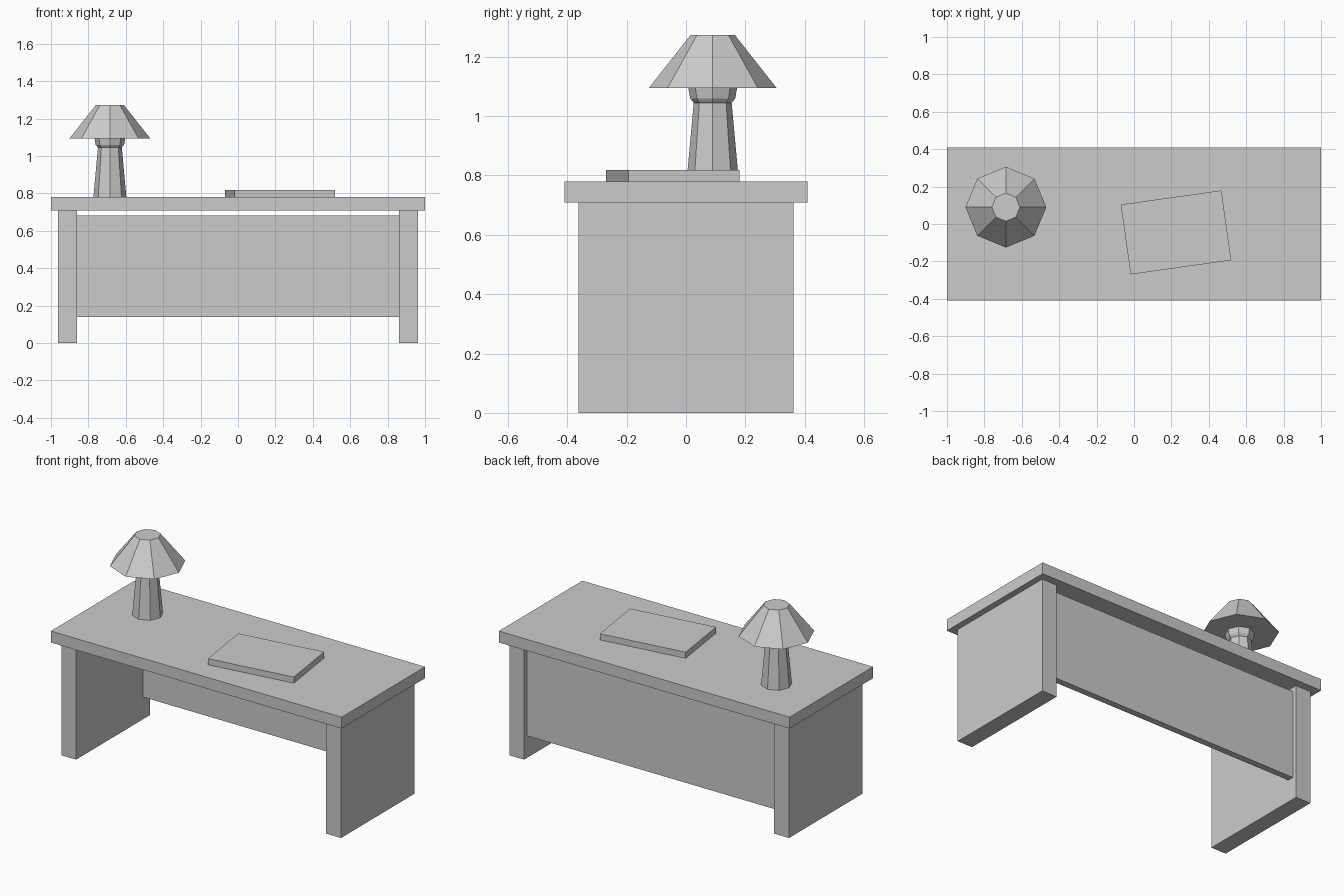
import bpy, bmesh, math
from mathutils import Matrix

if "Cube" in bpy.data.objects:
    bpy.data.objects.remove(bpy.data.objects["Cube"])

grey = bpy.data.materials.new("plain_grey")
grey.diffuse_color = (0.6, 0.6, 0.6, 1)
grey.use_nodes = True
grey.node_tree.nodes["Principled BSDF"].inputs["Base Color"].default_value = grey.diffuse_color


def finish(name, bm):
    bmesh.ops.recalc_face_normals(bm, faces=bm.faces)
    mesh = bpy.data.meshes.new(name)
    bm.to_mesh(mesh)
    bm.free()
    mesh.materials.append(grey)
    obj = bpy.data.objects.new(name, mesh)
    bpy.context.collection.objects.link(obj)
    return obj


def box(name, x, y, z):
    """Box from (min, max) ranges, with its origin at its centre."""
    bm = bmesh.new()
    bmesh.ops.create_cube(bm, size=1)
    size = [r[1] - r[0] for r in (x, y, z)]
    bmesh.ops.transform(bm, matrix=Matrix.Diagonal((*size, 1)), verts=bm.verts)
    obj = finish(name, bm)
    obj.location = [(r[0] + r[1]) / 2 for r in (x, y, z)]
    return obj


def turned(name, profile, centre, sides=8):
    """Closed faceted solid from (radius, height) rings."""
    bm = bmesh.new()
    rings = []
    for r, z in profile:
        rings.append([bm.verts.new((r * math.cos(i * math.tau / sides),
                                    r * math.sin(i * math.tau / sides), z))
                      for i in range(sides)])
    for a, b in zip(rings, rings[1:]):
        for i in range(sides):
            j = (i + 1) % sides
            bm.faces.new((a[i], a[j], b[j], b[i]))
    bm.faces.new(rings[0][::-1])
    bm.faces.new(rings[-1])
    obj = finish(name, bm)
    obj.location = (*centre, 0)
    return obj


# Desk: top, slab legs and recessed back panel
box("desk_top", (-1, 1), (-0.41, 0.41), (0.709, 0.78))
for side, s in (("left", -1), ("right", 1)):
    box(side + "_leg", sorted((s * 0.962, s * 0.86)), (-0.362, 0.362), (0, 0.709))
box("back_panel", (-0.86, 0.86), (0.295, 0.335), (0.138, 0.683))

# Flat pad on the desk, slightly turned
pad = box("desk_pad", (-0.047, 0.496), (-0.2335, 0.1435), (0.78, 0.818))
pad.rotation_euler.z = math.radians(8)

# Lamp: tapered stem, neck and shade
lamp = (-0.685, 0.09)
turned("lamp_stem", [(0.088, 0.78), (0.064, 1.045)], lamp)
turned("lamp_neck", [(0.058, 1.041), (0.066, 1.047), (0.076, 1.06), (0.083, 1.1)], lamp)
turned("lamp_shade", [(0.216, 1.094), (0.075, 1.273)], lamp)
